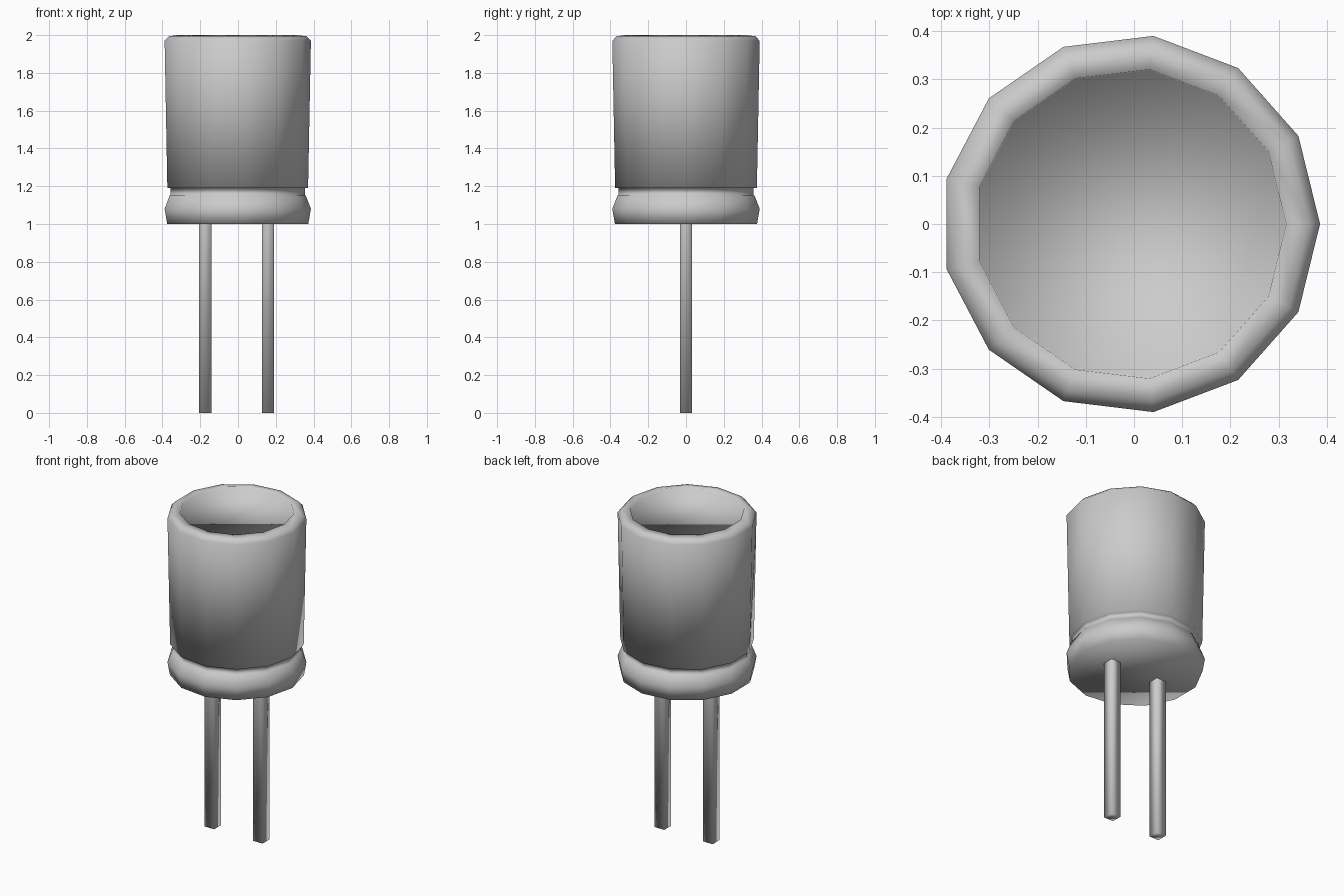
import bpy, bmesh, math

if "Cube" in bpy.data.objects:
    bpy.data.objects.remove(bpy.data.objects["Cube"])

CX = -0.007      # polygon centre, so the 13-sided can is centred by its bounds
SIDES = 13


def lathe(name, profile, cx, sides, turn=0.0, cap_start=False, cap_end=False, sharp=60):
    """Sweep (radius, z) points round a vertical axis, listed from bottom to top."""
    bm = bmesh.new()
    rings = []
    for r, z in profile:
        angles = [turn + 2 * math.pi * i / sides for i in range(sides)]
        rings.append([bm.verts.new((cx + r * math.cos(a), r * math.sin(a), z)) for a in angles])
    for low, high in zip(rings, rings[1:]):
        for i in range(sides):
            j = (i + 1) % sides
            bm.faces.new((low[i], low[j], high[j], high[i]))
    if cap_start:
        bm.faces.new(rings[0][::-1])
    if cap_end:
        bm.faces.new(rings[-1])
    # smooth round the sides, crisp at steps and ends
    for f in bm.faces:
        f.smooth = True
    for e in bm.edges:
        level = abs(e.verts[0].co.z - e.verts[1].co.z) < 1e-5
        if level and len(e.link_faces) == 2:
            e.smooth = e.calc_face_angle() < math.radians(sharp)
    mesh = bpy.data.meshes.new(name)
    bm.to_mesh(mesh)
    bm.free()
    obj = bpy.data.objects.new(name, mesh)
    bpy.context.collection.objects.link(obj)
    return obj


# Can: base, crimp bulge, groove, tapered sleeve, rounded rim, recessed top
can_profile = [
    (0.379, 1.0), (0.393, 1.08), (0.366, 1.15),
    (0.361, 1.152), (0.361, 1.19), (0.378, 1.19),
    (0.393, 1.97), (0.37, 1.994), (0.323, 2.0), (0.321, 1.985),
]
lathe("capacitor_can", can_profile, CX, SIDES, cap_start=True, cap_end=True)

# Two square wire leads
for side, label in ((-1, "left"), (1, "right")):
    lathe(label + "_lead", [(0.046, 0.0), (0.046, 1.0)], CX + side * 0.166, 4,
          turn=math.pi / 4, cap_start=True)
